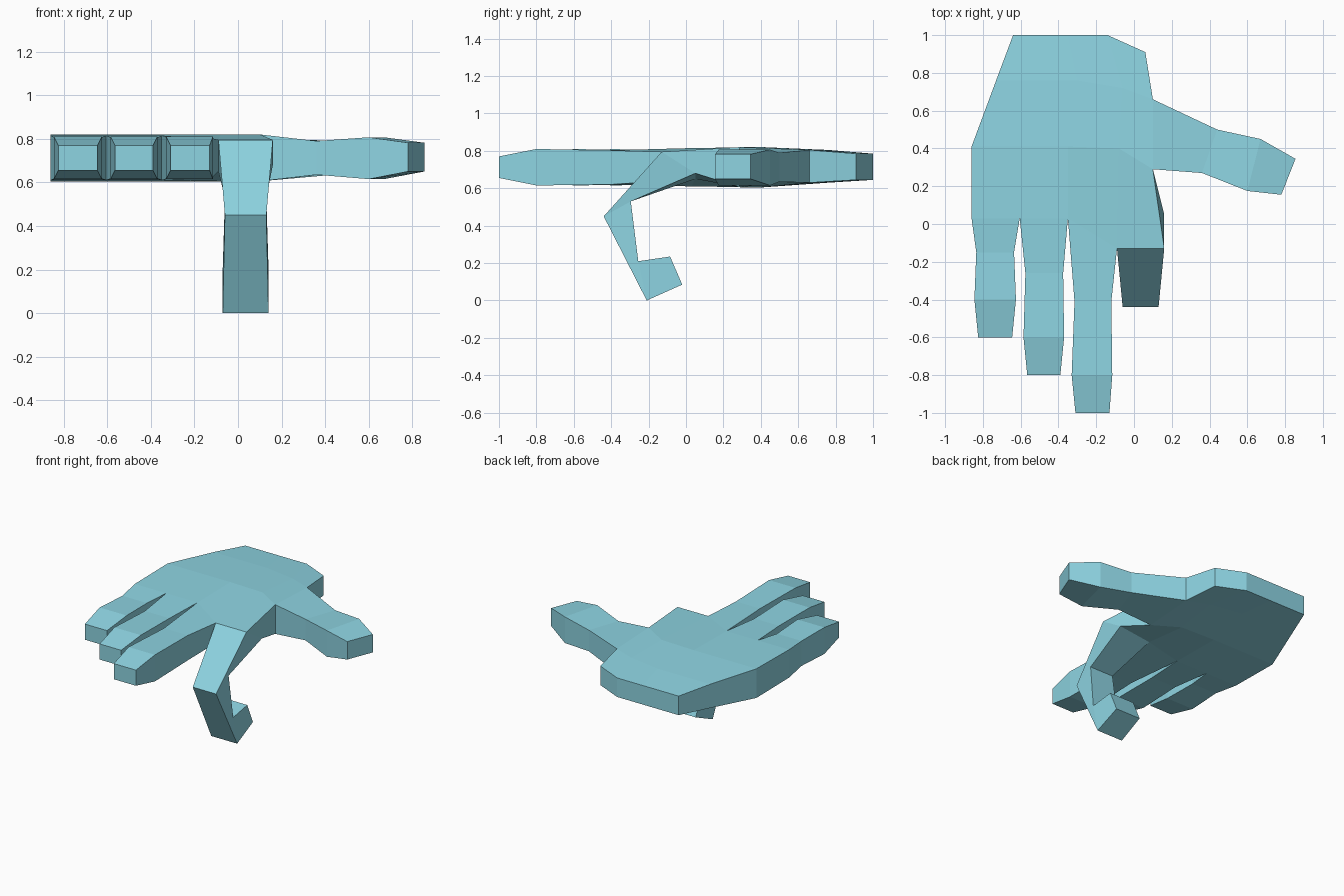
import bpy, bmesh

if "Cube" in bpy.data.objects:
    bpy.data.objects.remove(bpy.data.objects["Cube"])

quads = {}


def column(left, right, lo, hi):
    """Vertical cross-section between two plan points."""
    return [(*left, lo), (*right, lo), (*right, hi), (*left, hi)]


def add_cell(a, b):
    """Six-sided block between two sections; shared inner walls cancel out."""
    faces = [a, b] + [[a[i], a[(i + 1) % 4], b[(i + 1) % 4], b[i]] for i in range(4)]
    for f in faces:
        key = frozenset(f)
        if key in quads:
            del quads[key]
        else:
            quads[key] = f


def add_strip(sections):
    for a, b in zip(sections, sections[1:]):
        add_cell(a, b)


# Palm: rows from knuckles to wrist, as (low, high) 3D points per column
rows = [
    ([(-.86, .03), (-.605, .03), (-.35, .03)], .61, .815),
    ([(-.86, .41), (-.6, .41), (-.35, .41), (-.08, .4), (.10, .29)], .605, .82),
    ([(-.73, .76), (-.55, .76), (-.3, .76), (-.06, .72), (.10, .66)], .63, .805),
    ([(-.64, 1), (-.5, 1), (-.35, 1), (-.14, 1), (.06, .91)], .645, .785),
]
grid = [[((*p, lo), (*p, hi)) for p in pts] for pts, lo, hi in rows]
# Slanted knuckle of the bent finger
grid[0] += [((-.09, .05, .65), (-.09, -.13, .795)),
            ((.16, .05, .68), (.16, -.13, .795))]


def grid_section(p, q):
    return [p[0], q[0], q[1], p[1]]


for c in range(4):
    add_strip([grid_section(r[c], r[c + 1]) for r in grid])

# Three straight fingers: (y, left x, right x) at two joints and the tip
fingers = [
    [(-.15, -.835, -.635), (-.40, -.845, -.625), (-.60, -.825, -.645)],
    [(-.26, -.575, -.375), (-.60, -.585, -.37), (-.80, -.565, -.39)],
    [(-.41, -.315, -.12), (-.80, -.33, -.115), (-1.0, -.31, -.13)],
]
heights = [(.62, .803), (.615, .81), (.655, .77)]
for c, joints in enumerate(fingers):
    add_strip([grid_section(grid[0][c], grid[0][c + 1])] +
              [column((l, y), (r, y), *h) for (y, l, r), h in zip(joints, heights)])

# Bent finger: inner and outer (y, z) at each joint, with its x range
bent = [((-.295, .53), (-.44, .45), -.06, .13),
        ((-.255, .21), (-.21, 0), -.07, .14),
        ((-.085, .235), (-.02, .085), -.065, .135)]
add_strip([grid_section(grid[0][3], grid[0][4])] +
          [[(l, *i), (r, *i), (r, *o), (l, *o)] for i, o, l, r in bent])

# Thumb
add_strip([grid_section(grid[1][4], grid[2][4]),
           column((.36, .27), (.44, .50), .635, .79),
           column((.60, .175), (.67, .45), .615, .807),
           column((.78, .155), (.855, .345), .65, .782)])

# One welded, flat-shaded mesh
bm = bmesh.new()
verts = {}
for f in quads.values():
    for p in f:
        if p not in verts:
            verts[p] = bm.verts.new(p)
    bm.faces.new([verts[p] for p in f])
bmesh.ops.recalc_face_normals(bm, faces=bm.faces[:])
mesh = bpy.data.meshes.new("hand")
bm.to_mesh(mesh)
bm.free()
mat = bpy.data.materials.new("light_blue")
mat.diffuse_color = (.27, .66, .76, 1)
mat.use_nodes = True
mat.node_tree.nodes["Principled BSDF"].inputs["Base Color"].default_value = mat.diffuse_color
mesh.materials.append(mat)
bpy.context.collection.objects.link(bpy.data.objects.new("hand", mesh))
